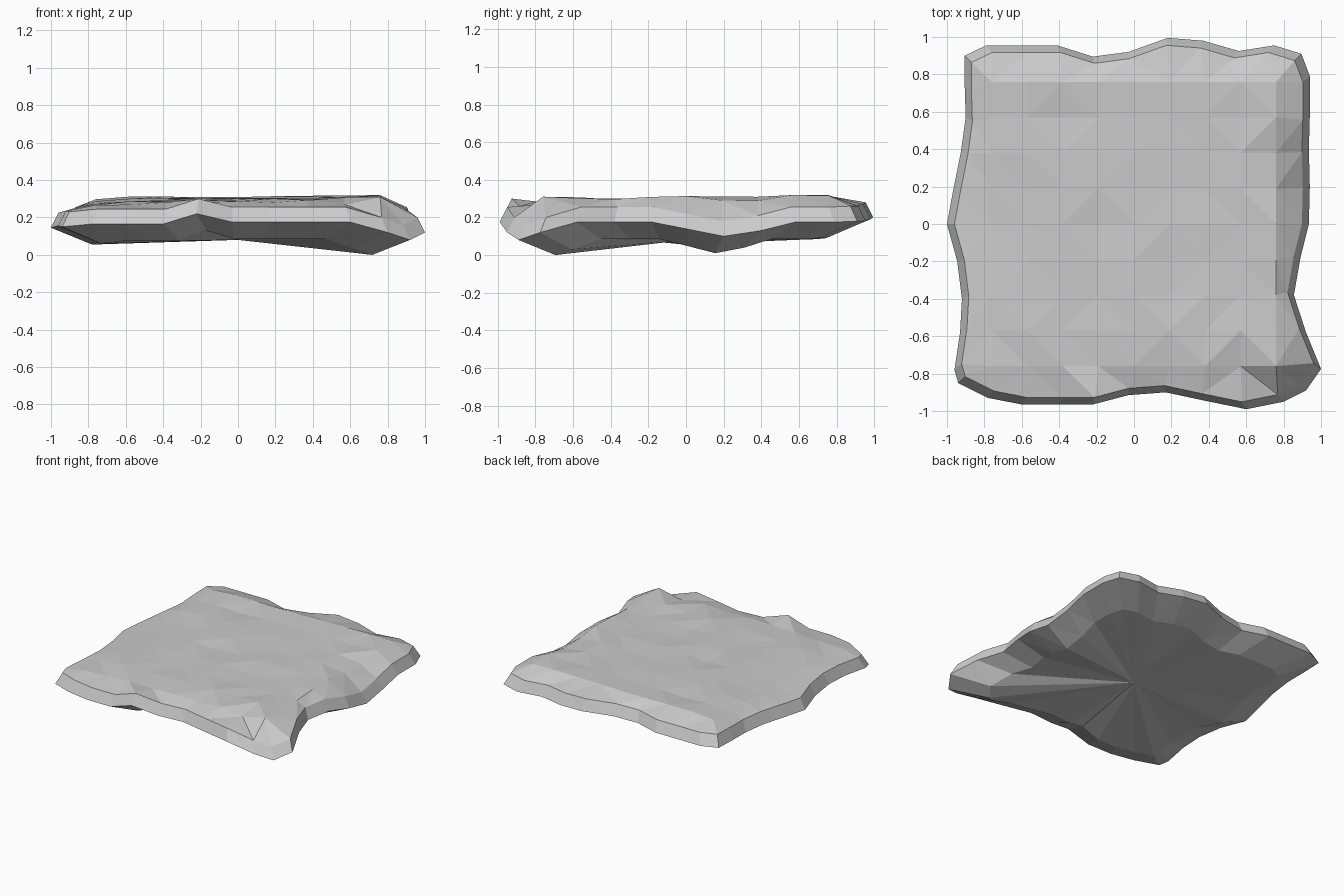
import bpy, bmesh, random

if "Cube" in bpy.data.objects:
    bpy.data.objects.remove(bpy.data.objects["Cube"])

random.seed(4)
N = 10  # segments per side

# Rim of the slab: 40 points, counterclockwise from the front-left corner
RIM = [
    (-.94, -.85, .15), (-.78, -.93, .165), (-.6, -.965, .165), (-.4, -.965, .165), (-.22, -.965, .22),
    (-.03, -.915, .175), (.17, -.9, .175), (.38, -.945, .175), (.6, -.99, .175), (.8, -.95, .12),
    (.92, -.89, .08), (1, -.775, .12), (.92, -.58, .175), (.855, -.38, .175), (.89, -.18, .175),
    (.935, 0, .14), (.94, .2, .10), (.935, .4, .13), (.94, .58, .175), (.94, .79, .175),
    (.895, .91, .18), (.75, .955, .18), (.56, .925, .18), (.37, .98, .19), (.18, .995, .2),
    (-.03, .92, .19), (-.22, .895, .18), (-.41, .955, .18), (-.6, .955, .18), (-.79, .955, .18),
    (-.905, .9, .175), (-.905, .73, .17), (-.9, .57, .165), (-.925, .39, .165), (-.965, .19, .155),
    (-1, 0, .145), (-.945, -.2, .16), (-.92, -.4, .165), (-.93, -.58, .165), (-.96, -.78, .155)]


def ring(bm, scale, dz):
    return [bm.verts.new((x * scale, y * scale, max(0, z + dz))) for x, y, z in RIM]


def bridge(bm, low, high):
    n = len(low)
    for i in range(n):
        j = (i + 1) % n
        bm.faces.new((low[i], low[j], high[j], high[i]))


bm = bmesh.new()
bottom = ring(bm, .78, -.09)
middle = ring(bm, 1, 0)
upper = ring(bm, .96, .08)

# Underside fan, sloping lower wall and upper wall
centre = bm.verts.new((0, 0, .08))
for i in range(4 * N):
    bm.faces.new((centre, bottom[(i + 1) % (4 * N)], bottom[i]))
bridge(bm, bottom, middle)
bridge(bm, middle, upper)

# Worn top: a grid whose border is the upper rim
grid = {}
for i in range(N):
    grid[i, 0] = upper[i]
    grid[N, i] = upper[N + i]
    grid[N - i, N] = upper[2 * N + i]
    grid[0, N - i] = upper[3 * N + i]
for i in range(1, N):
    for j in range(1, N):
        x, y = (i - 5) * .19, (j - 5) * .19
        z = .298 + .012 * x + .008 * y + random.uniform(-.008, .008)
        if i == 1 or j == 1:
            z -= .012
        if j == N - 1:
            z += .01
        if i == N - 1 and j in (6, 7):
            z -= .025
        grid[i, j] = bm.verts.new((x, y, z))
grid[N - 1, 1].co.z = .31   # raised lip beside the drooping corner
grid[N - 2, 1].co.z = .27
for i in range(N):
    for j in range(N):
        bm.faces.new((grid[i, j], grid[i + 1, j], grid[i + 1, j + 1], grid[i, j + 1]))

bmesh.ops.triangulate(bm, faces=bm.faces[:])
bmesh.ops.recalc_face_normals(bm, faces=bm.faces[:])
mesh = bpy.data.meshes.new("stone_slab")
bm.to_mesh(mesh)
bm.free()
slab = bpy.data.objects.new("stone_slab", mesh)
bpy.context.collection.objects.link(slab)
